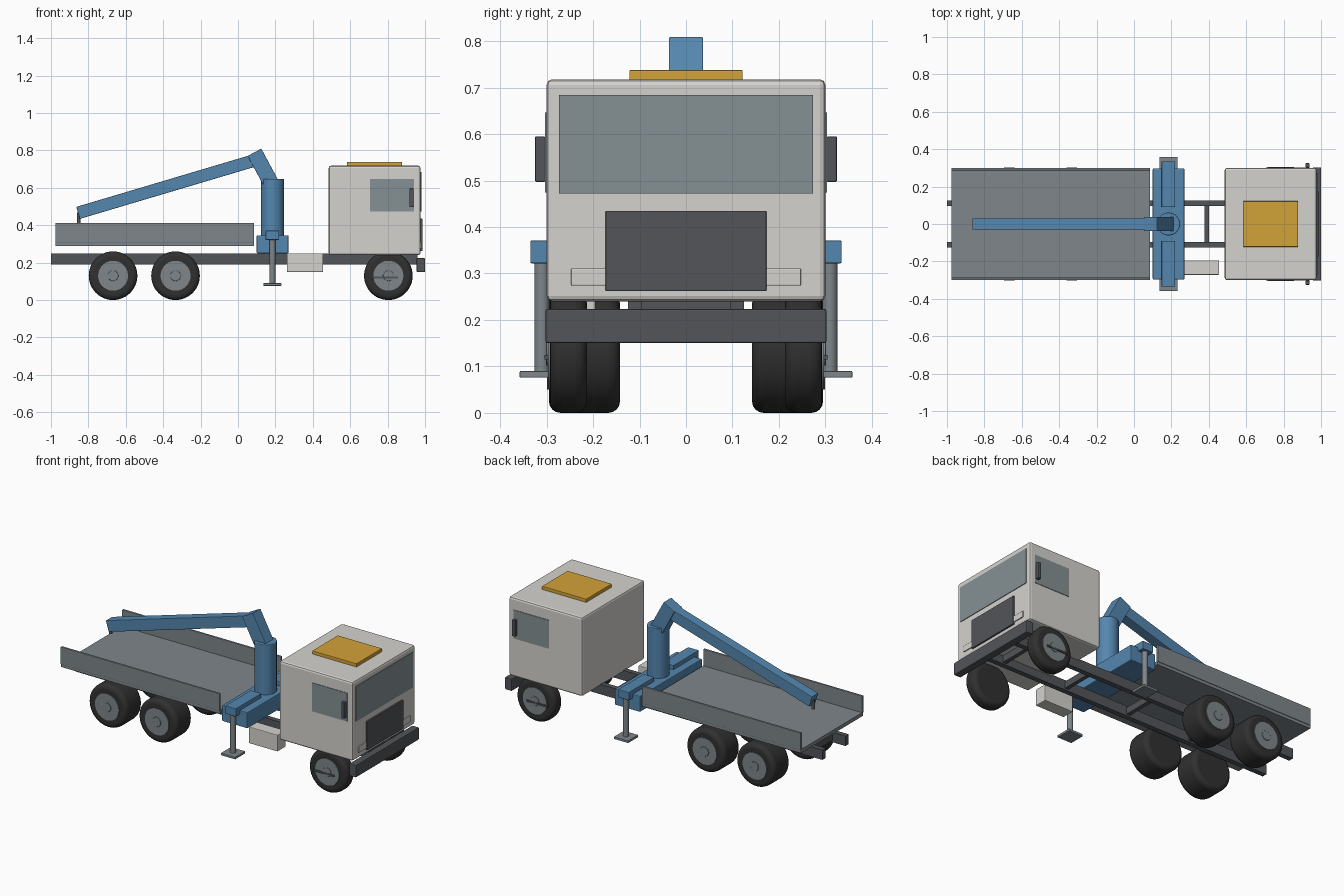
import bpy
import math
from mathutils import Vector

cube = bpy.data.objects.get("Cube")
if cube:
    bpy.data.objects.remove(cube, do_unlink=True)


def material(name, rgb):
    m = bpy.data.materials.new(name)
    m.use_nodes = True
    m.diffuse_color = (*rgb, 1)
    m.node_tree.nodes["Principled BSDF"].inputs["Base Color"].default_value = (*rgb, 1)
    return m


WHITE = material("cab white", (0.66, 0.65, 0.62))
BLUE = material("crane blue", (0.09, 0.24, 0.43))
STEEL = material("steel grey", (0.21, 0.24, 0.255))
GLASS = material("window grey", (0.235, 0.28, 0.295))
DARK = material("frame grey", (0.085, 0.09, 0.1))
RUBBER = material("tyre black", (0.03, 0.03, 0.03))
AMBER = material("beacon amber", (0.65, 0.36, 0.04))


def finish(name, mat, bevel, segments=2):
    ob = bpy.context.object
    ob.name = name
    ob.data.materials.append(mat)
    if bevel:
        mod = ob.modifiers.new("edge", "BEVEL")
        mod.width = bevel
        mod.segments = segments
        mod.limit_method = "ANGLE"
    return ob


def box(name, mat, x, y, z, bevel=0.0):
    """Box from its extents along each axis."""
    spans = (x, y, z)
    bpy.ops.mesh.primitive_cube_add(size=1, location=[sum(s) / 2 for s in spans])
    ob = bpy.context.object
    ob.scale = [abs(s[1] - s[0]) for s in spans]
    bpy.ops.object.transform_apply(location=False, rotation=False, scale=True)
    return finish(name, mat, bevel)


def pair(name, mat, x, y, z, bevel=0.0):
    """The same box on both sides of the truck."""
    box("left_" + name, mat, x, y, z, bevel)
    box("right_" + name, mat, x, (-y[1], -y[0]), z, bevel)


def cylinder(name, mat, radius, depth, at, along_y=False, bevel=0.0, sides=40):
    turn = (math.pi / 2, 0, 0) if along_y else (0, 0, 0)
    bpy.ops.mesh.primitive_cylinder_add(vertices=sides, radius=radius, depth=depth,
                                        location=at, rotation=turn)
    bpy.ops.object.shade_smooth_by_angle(angle=math.radians(40))
    return finish(name, mat, bevel, 4)


def beam(name, mat, start, end, width, height):
    """Square beam between two points in the x-z plane."""
    a, b = Vector((start[0], 0, start[1])), Vector((end[0], 0, end[1]))
    d = b - a
    bpy.ops.mesh.primitive_cube_add(size=1, location=(a + b) / 2,
                                    rotation=(0, -math.atan2(d.z, d.x), 0))
    bpy.context.object.scale = (d.length, width, height)
    bpy.ops.object.transform_apply(location=False, rotation=False, scale=True)
    return finish(name, mat, 0.003)


def wheel(name, x, side, inner, outer):
    mid = side * (inner + outer) / 2
    cylinder(name + "_tyre", RUBBER, 0.13, outer - inner, (x, mid, 0.13), True, 0.025, 48)
    cylinder(name + "_rim", STEEL, 0.08, 0.02, (x, side * (outer - 0.006), 0.13), True)
    cylinder(name + "_hub", STEEL, 0.028, 0.02, (x, side * (outer - 0.002), 0.13), True, 0.002)


# Chassis
pair("chassis_rail", DARK, (-1, 0.96), (0.095, 0.125), (0.19, 0.25))
for i in range(5):
    x = -0.9 + 0.43 * i
    box(f"cross_member_{i + 1}", DARK, (x - 0.012, x + 0.012), (-0.1, 0.1), (0.2, 0.24))
box("front_bumper", DARK, (0.955, 1), (-0.302, 0.302), (0.15, 0.224), 0.004)

# Wheels and steps
for side, label in ((1, "left"), (-1, "right")):
    wheel(label + "_front", 0.804, side, 0.213, 0.293)
    wheel(label + "_rear", -0.668, side, 0.142, 0.295)
    wheel(label + "_middle", -0.334, side, 0.142, 0.295)
pair("step", DARK, (0.715, 0.855), (0.27, 0.304), (0.115, 0.125))

# Cab
box("cab", WHITE, (0.485, 0.976), (-0.3, 0.3), (0.24, 0.718), 0.012)
box("windscreen", GLASS, (0.972, 0.98), (-0.273, 0.273), (0.472, 0.684))
pair("side_window", GLASS, (0.706, 0.942), (0.296, 0.303), (0.474, 0.646))
box("grille", DARK, (0.97, 0.986), (-0.173, 0.173), (0.262, 0.435), 0.002)
pair("headlight", WHITE, (0.97, 0.982), (0.15, 0.247), (0.274, 0.311), 0.002)
pair("mirror", DARK, (0.917, 0.938), (0.303, 0.325), (0.497, 0.595), 0.003)
box("roof_beacon", AMBER, (0.582, 0.878), (-0.122, 0.122), (0.715, 0.738), 0.003)

# Load bed with open ends
box("bed_floor", STEEL, (-0.977, 0.086), (-0.297, 0.297), (0.29, 0.312))
pair("bed_side", STEEL, (-0.977, 0.086), (0.287, 0.3), (0.308, 0.412), 0.002)

# Tool box
box("tool_box", WHITE, (0.262, 0.455), (-0.272, -0.195), (0.15, 0.25), 0.004)

# Crane base and outriggers
box("crane_base", BLUE, (0.1, 0.27), (-0.297, 0.297), (0.25, 0.346), 0.005)
pair("outrigger_beam", BLUE, (0.148, 0.22), (0.09, 0.335), (0.322, 0.371), 0.003)
for side, label in ((1, "left"), (-1, "right")):
    cylinder(label + "_outrigger_leg", STEEL, 0.016, 0.25, (0.184, side * 0.31, 0.21), sides=24)
pair("outrigger_foot", STEEL, (0.136, 0.232), (0.262, 0.358), (0.076, 0.09), 0.002)

# Crane column, arm and hook
cylinder("crane_column", BLUE, 0.061, 0.31, (0.185, 0, 0.493), bevel=0.004)
beam("lower_arm", BLUE, (0.19, 0.6), (0.088, 0.79), 0.074, 0.083)
beam("main_boom", BLUE, (0.1, 0.75), (-0.855, 0.466), 0.06, 0.067)
cylinder("hook", DARK, 0.01, 0.055, (-0.852, 0, 0.44), sides=16)
